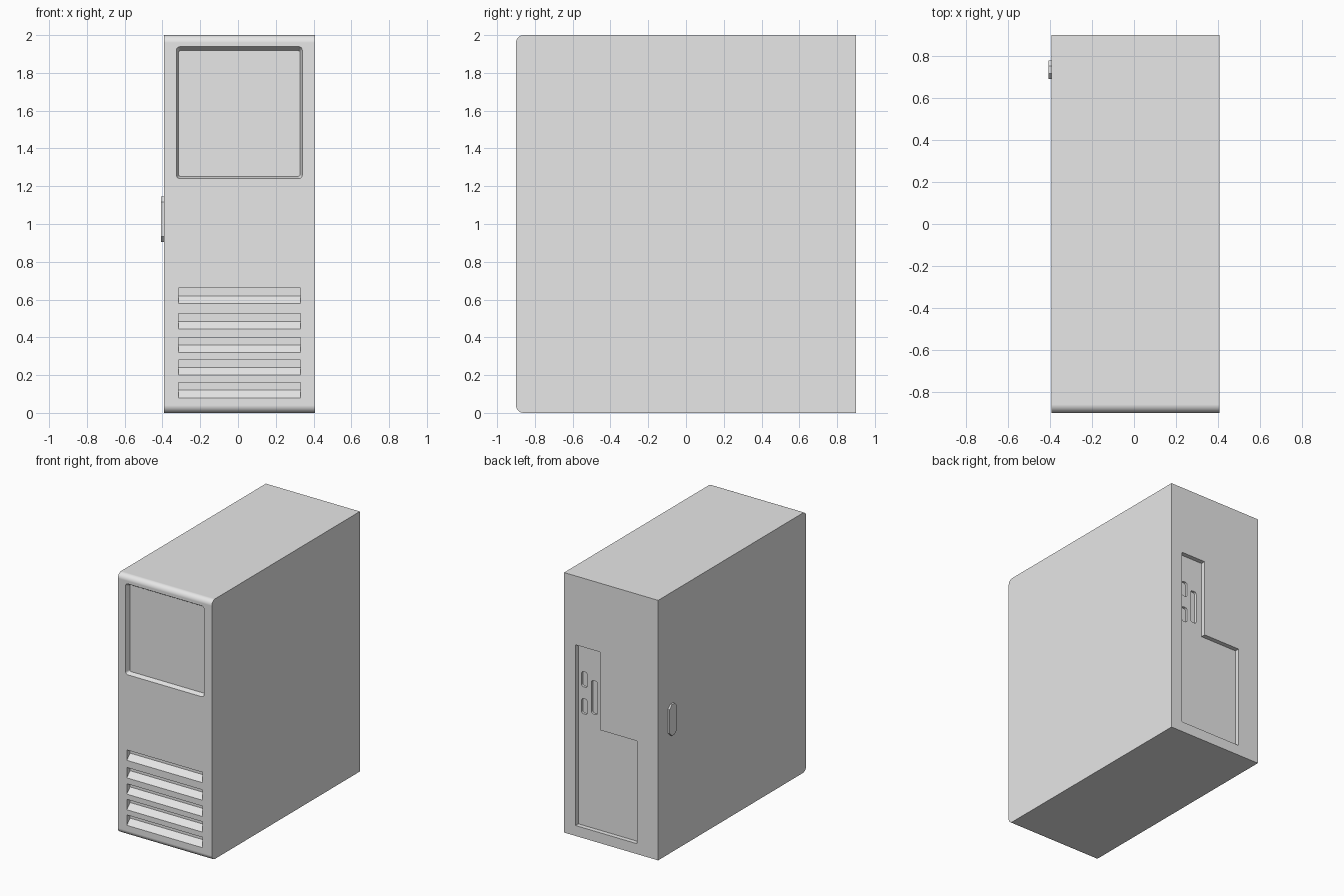
import bpy, bmesh
from math import sin, cos, pi

cube = bpy.data.objects.get("Cube")
if cube:
    bpy.data.objects.remove(cube, do_unlink=True)

grey = bpy.data.materials.new("light grey")
grey.use_nodes = True
COLOR = (0.8, 0.8, 0.8, 1)
grey.diffuse_color = COLOR
grey.node_tree.nodes["Principled BSDF"].inputs["Base Color"].default_value = COLOR

X0, X1, CX = -0.393, 0.407, 0.007      # case sides and centre line
FRONT, BACK, TOP = -0.9, 0.9, 2.0


def loft(name, rings):
    """Closed solid through rings of equal point count."""
    bm = bmesh.new()
    loops = [[bm.verts.new(p) for p in ring] for ring in rings]
    n = len(loops[0])
    for a, b in zip(loops, loops[1:]):
        for i in range(n):
            j = (i + 1) % n
            bm.faces.new((a[i], a[j], b[j], b[i]))
    bm.faces.new(loops[0])
    bm.faces.new(loops[-1])
    bmesh.ops.recalc_face_normals(bm, faces=bm.faces)
    mesh = bpy.data.meshes.new(name)
    bm.to_mesh(mesh)
    bm.free()
    mesh.materials.append(grey)
    obj = bpy.data.objects.new(name, mesh)
    bpy.context.collection.objects.link(obj)
    return obj


def along_x(points, x):
    return [(x, a, b) for a, b in points]


def along_y(points, y):
    return [(a, y, b) for a, b in points]


def rounded(a0, a1, b0, b1, r, steps):
    """Rectangle outline with rounded (or, with one step, clipped) corners."""
    corners = [(a1 - r, b1 - r), (a0 + r, b1 - r), (a0 + r, b0 + r), (a1 - r, b0 + r)]
    return [(a + r * cos((k + s / steps) * pi / 2), b + r * sin((k + s / steps) * pi / 2))
            for k, (a, b) in enumerate(corners) for s in range(steps + 1)]


def select_only(obj):
    bpy.ops.object.select_all(action="DESELECT")
    obj.select_set(True)
    bpy.context.view_layer.objects.active = obj


def cut(target, cutter):
    cutter.hide_render = True
    mod = target.modifiers.new("cut", "BOOLEAN")
    mod.operation = "DIFFERENCE"
    mod.solver = "EXACT"
    mod.object = cutter
    select_only(target)
    bpy.ops.object.modifier_apply(modifier=mod.name)
    bpy.data.objects.remove(cutter, do_unlink=True)


# Case: side profile with rounded front edges, square at the back
arc = rounded(FRONT, BACK, 0, TOP, 0.04, 6)
profile = [(BACK, 0), (BACK, TOP)] + [p for p in arc if p[0] < 0]
case = loft("case", [along_x(profile, X0), along_x(profile, X1)])

# Drive bay: shallow recess with sloping walls
cut(case, loft("bay_cutter", [
    along_y(rounded(CX - 0.335, CX + 0.335, 1.238, 1.942, 0.02, 4), FRONT - 0.005),
    along_y(rounded(CX - 0.322, CX + 0.322, 1.252, 1.918, 0.012, 4), FRONT + 0.035)]))

# Front vents: each has a ramp rising inwards to a short back wall
for z in (0.08, 0.2, 0.32, 0.445, 0.58):
    vent = [(FRONT - 0.01, z - 0.01), (FRONT + 0.04, z + 0.04),
            (FRONT + 0.04, z + 0.08), (FRONT - 0.01, z + 0.08)]
    cut(case, loft("vent_cutter", [along_x(vent, CX - 0.323), along_x(vent, CX + 0.323)]))

# Rear connector panel: L-shaped recess
panel = [(-0.215, 0.08), (0.31, 0.08), (0.31, 1.47), (0.1, 1.47), (0.1, 0.87), (-0.215, 0.87)]
FLOOR = BACK - 0.035
cut(case, loft("panel_cutter", [along_y(panel, FLOOR), along_y(panel, BACK + 0.05)]))

# Sockets sunk into the rear panel
for a0, a1, b0, b1 in ((0.233, 0.284, 1.145, 1.262), (0.233, 0.284, 0.937, 1.054),
                       (0.148, 0.199, 0.958, 1.216)):
    shape = rounded(a0, a1, b0, b1, 0.018, 3)
    cut(case, loft("socket_cutter", [along_y(shape, FLOOR - 0.018), along_y(shape, FLOOR + 0.01)]))

# Side panel latch
latch_shape = rounded(0.69, 0.78, 0.905, 1.145, 0.028, 1)
latch = loft("side_latch", [along_x(latch_shape, X0 + 0.01), along_x(latch_shape, -0.407)])

# Smooth the rounded edges, keep everything else crisp
for obj in (case, latch):
    select_only(obj)
    bpy.ops.object.shade_smooth_by_angle(angle=pi / 6)
    weighted = obj.modifiers.new("weighted normals", "WEIGHTED_NORMAL")
    weighted.keep_sharp = True
